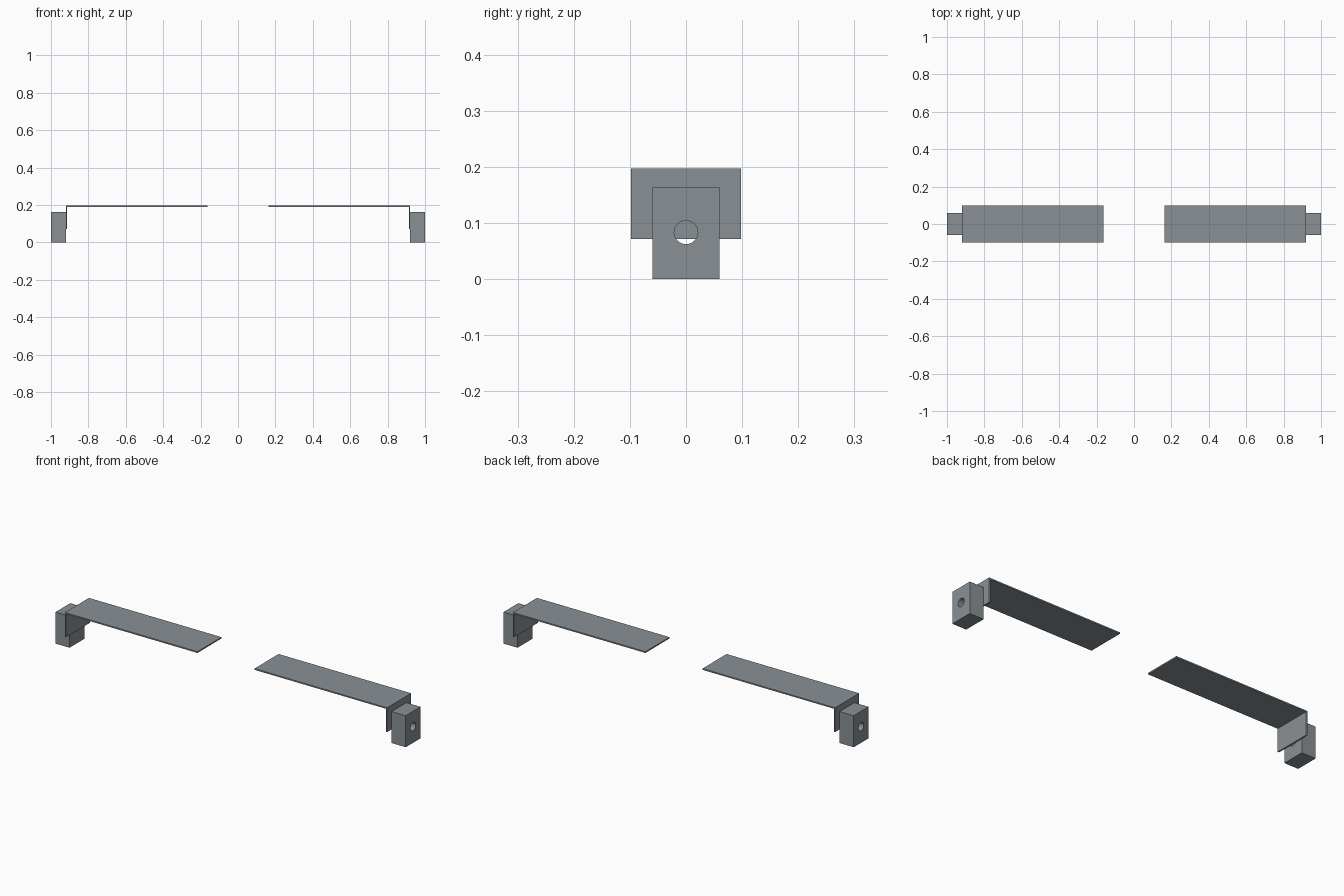
import bpy, bmesh, math
from mathutils import Matrix

if "Cube" in bpy.data.objects:
    bpy.data.objects.remove(bpy.data.objects["Cube"])

steel = bpy.data.materials.new("grey_steel")
steel.diffuse_color = (0.25, 0.28, 0.30, 1)
steel.use_nodes = True
steel.node_tree.nodes["Principled BSDF"].inputs["Base Color"].default_value = steel.diffuse_color


def make(name, bm):
    bmesh.ops.recalc_face_normals(bm, faces=bm.faces)
    me = bpy.data.meshes.new(name)
    bm.to_mesh(me)
    bm.free()
    me.materials.append(steel)
    ob = bpy.data.objects.new(name, me)
    bpy.context.collection.objects.link(ob)
    return ob


def bracket(name, s):
    # L-shaped sheet: long top strip with a downturned flange at the outer end
    t = 0.007
    prof = [(0.163, 0.197), (0.92, 0.197), (0.92, 0.071),
            (0.92 - t, 0.071), (0.92 - t, 0.197 - t), (0.163, 0.197 - t)]
    bm = bmesh.new()
    f = bm.faces.new([bm.verts.new((s * x, -0.098, z)) for x, z in prof])
    ext = bmesh.ops.extrude_face_region(bm, geom=[f])
    bmesh.ops.translate(bm, vec=(0, 0.196, 0),
                        verts=[v for v in ext["geom"] if isinstance(v, bmesh.types.BMVert)])
    make(name, bm)


def block(name, s):
    # end block with a round hole bored along x
    x0, x1, hy, top, r, hz, n = 0.92, 1.0, 0.06, 0.163, 0.021, 0.083, 32
    bm = bmesh.new()
    outer, inner = [], []
    for x in (x0, x1):
        o = [bm.verts.new((s * x, y, z)) for y, z in
             ((hy, top), (-hy, top), (-hy, 0), (hy, 0))]
        a = [math.pi / 4 + 2 * math.pi * i / n for i in range(n)]
        h = [bm.verts.new((s * x, r * math.cos(q), hz + r * math.sin(q))) for q in a]
        # face around the hole, split into four pieces
        for k in range(4):
            arc = [h[(k * n // 4 + i) % n] for i in range(n // 4 + 1)]
            bm.faces.new([o[k]] + arc + [o[(k + 1) % 4]])
        outer.append(o)
        inner.append(h)
    for a, b in (outer, inner):
        for i in range(len(a)):
            j = (i + 1) % len(a)
            f = bm.faces.new((a[i], a[j], b[j], b[i]))
            f.smooth = len(a) > 4
    for e in bm.edges:
        e.smooth = all(f.smooth for f in e.link_faces)
    make(name, bm)


for side, s in (("left", -1), ("right", 1)):
    bracket(side + "_bracket", s)
    block(side + "_end_block", s)
